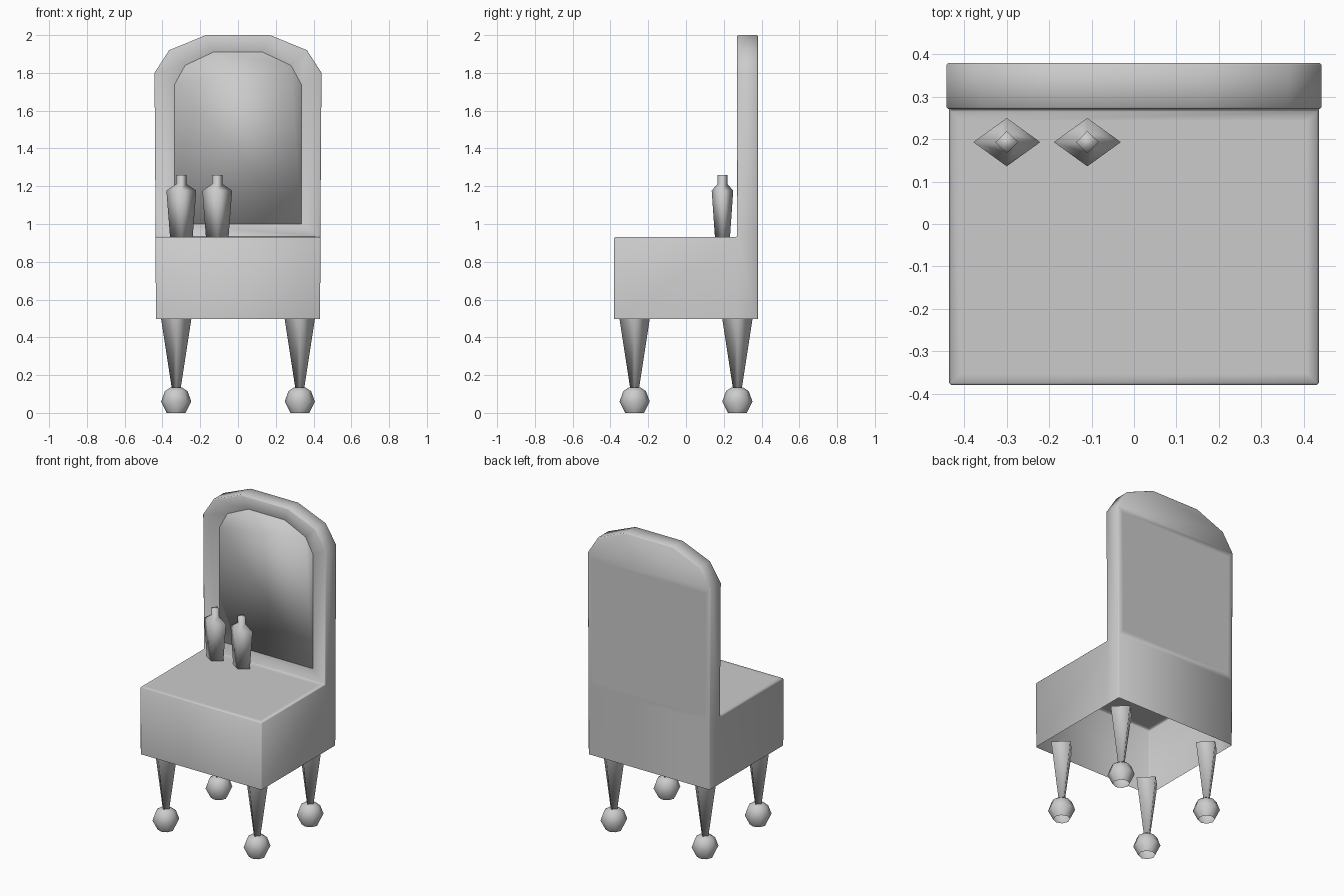
import bpy
import bmesh
import math

cube = bpy.data.objects.get("Cube")
if cube:
    bpy.data.objects.remove(cube, do_unlink=True)

grey = bpy.data.materials.new("plain grey")
grey.use_nodes = True
grey.diffuse_color = (0.6, 0.6, 0.6, 1)
grey.node_tree.nodes["Principled BSDF"].inputs["Base Color"].default_value = (0.6, 0.6, 0.6, 1)


def finish(bm, name):
    bmesh.ops.recalc_face_normals(bm, faces=bm.faces)
    mesh = bpy.data.meshes.new(name)
    bm.to_mesh(mesh)
    bm.free()
    mesh.materials.append(grey)
    for p in mesh.polygons:
        p.use_smooth = True
    obj = bpy.data.objects.new(name, mesh)
    bpy.context.collection.objects.link(obj)
    return obj


def loop(bm, half, y):
    """Symmetric outline: left half going up, then mirrored going down."""
    pts = [(-x, z) for x, z in half] + list(reversed(half))
    return [bm.verts.new((x, y, z)) for x, z in pts]


def bridge(bm, a, b, closed=True):
    n = len(a)
    for i in range(n if closed else n - 1):
        j = (i + 1) % n
        bm.faces.new((a[i], a[j], b[j], b[i]))


def lathe(name, profile, sides, loc, caps):
    """Rings of (x radius, y radius, height), with optional bottom and top caps."""
    bm = bmesh.new()
    rings = []
    for rx, ry, z in profile:
        angles = [2 * math.pi * k / sides for k in range(sides)]
        rings.append([bm.verts.new((rx * math.cos(a), ry * math.sin(a), z)) for a in angles])
    for a, b in zip(rings, rings[1:]):
        bridge(bm, a, b)
    for ring, cap in zip((rings[0], rings[-1]), caps):
        if cap:
            bm.faces.new(ring)
    obj = finish(bm, name)
    obj.location = loc


BOTTOM, TOP, FRONT, MID, BACK = 0.497, 0.932, -0.38, 0.27, 0.38
RECESS = 0.291
outer = [(0.435, BOTTOM), (0.436, TOP), (0.442, 1.80), (0.365, 1.92), (0.17, 2.0)]
inner = [(0.335, 1.0), (0.335, 1.74), (0.28, 1.84), (0.13, 1.91)]

# Cabinet and arched back, one shell open underneath
bm = bmesh.new()
f = loop(bm, outer, MID)
b = loop(bm, outer, BACK)
bridge(bm, f, b, closed=False)

# Frame slopes in towards the mirror
frame_in = loop(bm, inner, RECESS)
bridge(bm, f[1:-1], frame_in)

# Rear faces
bm.faces.new((b[0], b[1], b[-2], b[-1]))
panel = bm.faces.new((b[1], b[2], b[-3], b[-2]))
bm.faces.new(b[2:-2])

# Cabinet front, sides and table top
box = loop(bm, outer[:2], FRONT)
bm.faces.new(box)
bm.faces.new((box[0], box[1], f[1], f[0]))
bm.faces.new((box[3], box[2], f[-2], f[-1]))
table = bm.faces.new((box[1], box[2], f[-2], f[1]))
bmesh.ops.recalc_face_normals(bm, faces=bm.faces)
bmesh.ops.inset_individual(bm, faces=[table], thickness=0.04)
bmesh.ops.inset_individual(bm, faces=[panel], thickness=0.05)
cabinet = finish(bm, "cabinet_and_back")
bevel = cabinet.modifiers.new("soft_edges", "BEVEL")
bevel.width = 0.005
bevel.segments = 1
bevel.limit_method = "ANGLE"
bevel.angle_limit = math.radians(60)

# Mirror plate set into the arched frame
bm = bmesh.new()
face = loop(bm, inner, RECESS - 0.001)
rear = loop(bm, inner, RECESS + 0.004)
bridge(bm, face, rear)
bm.faces.new(face)
bm.faces.new(rear)
finish(bm, "mirror_plate")

# Tapered legs on ball feet
leg_profile = [(0.022, 0.022, 0.12), (0.08, 0.08, BOTTOM)]
foot_profile = [(r, r, z) for r, z in ((0.05, 0), (0.08, 0.06), (0.06, 0.115), (0.03, 0.135))]
for x, side in ((-0.327, "right"), (0.327, "left")):
    for y, end in ((-0.272, "front"), (0.272, "back")):
        lathe(f"{end}_{side}_leg", leg_profile, 4, (x, y, 0), (True, False))
        lathe(f"{end}_{side}_foot", foot_profile, 8, (x, y, 0), (False, True))

# Two diamond-section bottles
bottle_profile = [(0.06, 0.04, 0), (0.079, 0.057, 0.245), (0.027, 0.026, 0.28), (0.027, 0.026, 0.328)]
for x, name in ((-0.3, "outer_bottle"), (-0.11, "inner_bottle")):
    lathe(name, bottle_profile, 4, (x, 0.193, TOP), (True, True))
